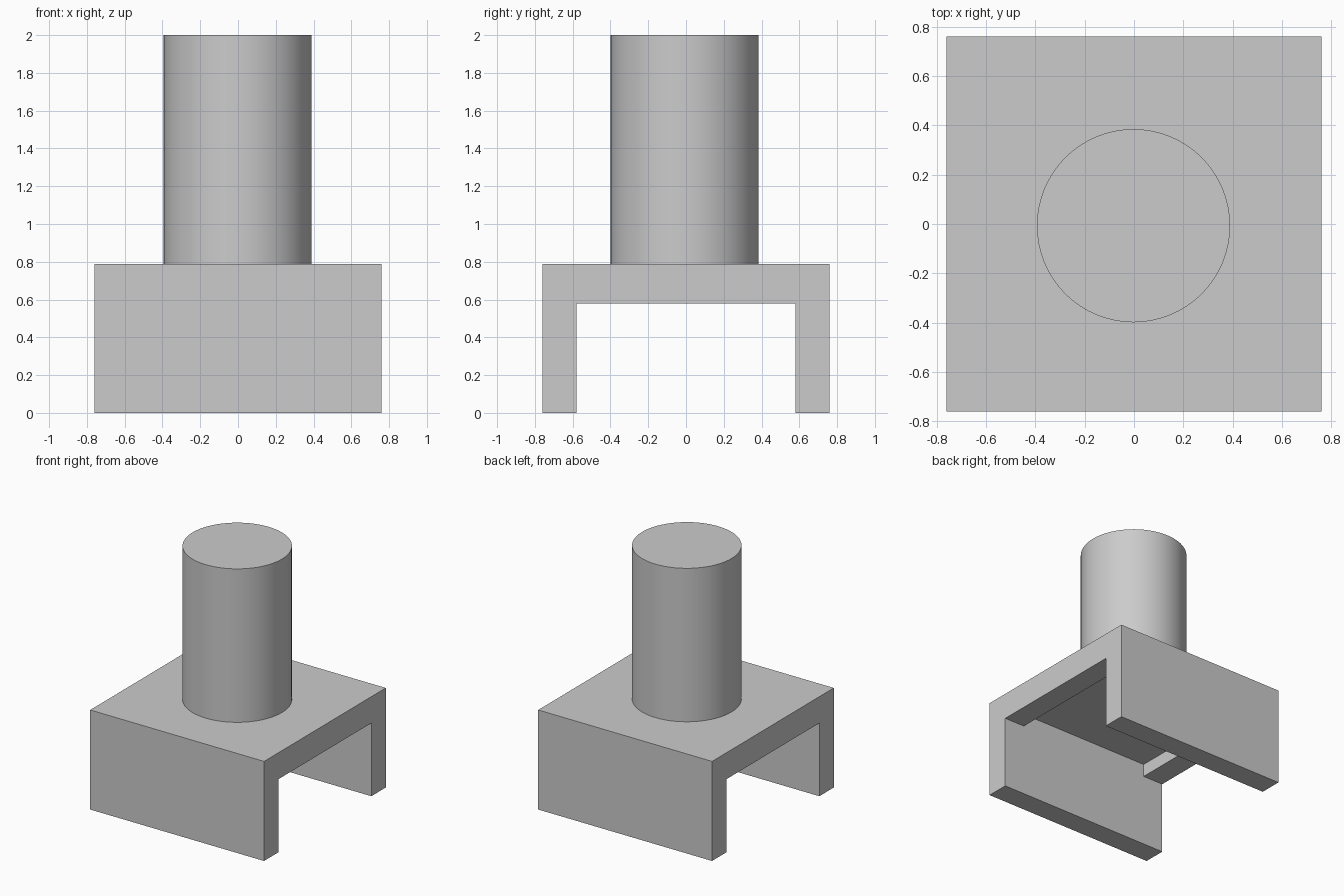
import bpy
import bmesh
import math
from mathutils import Matrix, Vector

cube = bpy.data.objects.get("Cube")
if cube:
    bpy.data.objects.remove(cube, do_unlink=True)

GREY = (0.6, 0.6, 0.6, 1.0)
grey = bpy.data.materials.new("plain grey")
grey.use_nodes = True
grey.diffuse_color = GREY
grey.node_tree.nodes["Principled BSDF"].inputs["Base Color"].default_value = GREY

HALF = 0.76       # half width of the base
INNER = 0.58      # half width inside the walls
BASE_TOP = 0.787
ARCH = 0.578      # height of the side openings
CEILING = 0.68    # underside of the top plate


def make_object(name, bm):
    bmesh.ops.recalc_face_normals(bm, faces=bm.faces)
    mesh = bpy.data.meshes.new(name)
    bm.to_mesh(mesh)
    bm.free()
    mesh.materials.append(grey)
    obj = bpy.data.objects.new(name, mesh)
    bpy.context.collection.objects.link(obj)
    return obj


def make_box(name, half_x, half_y, low, high):
    bm = bmesh.new()
    bmesh.ops.create_cube(bm, size=2)
    bmesh.ops.scale(bm, vec=(half_x, half_y, (high - low) / 2), verts=bm.verts)
    bmesh.ops.translate(bm, vec=(0, 0, (high + low) / 2), verts=bm.verts)
    return make_object(name, bm)


# Hollow base: a block with a passage through it and a deeper pocket in its ceiling
base = make_box("base", HALF, HALF, 0, BASE_TOP)
passage = make_box("passage_cutter", 1, INNER, -0.1, ARCH)
pocket = make_box("pocket_cutter", INNER, INNER, -0.2, CEILING)
for cutter in (passage, pocket):
    cut = base.modifiers.new(cutter.name, 'BOOLEAN')
    cut.operation = 'DIFFERENCE'
    cut.solver = 'EXACT'
    cut.object = cutter

# Bake the cuts so the helpers can go
bpy.context.view_layer.update()
evaluated = base.evaluated_get(bpy.context.evaluated_depsgraph_get())
base.data = bpy.data.meshes.new_from_object(evaluated)
base.modifiers.clear()
for cutter in (passage, pocket):
    bpy.data.objects.remove(cutter, do_unlink=True)

# Round post standing on the base
bm = bmesh.new()
height = 2 - BASE_TOP
bmesh.ops.create_cone(
    bm, cap_ends=True, segments=64, radius1=0.392, radius2=0.392, depth=height,
    matrix=Matrix.Translation(Vector((-0.002, -0.007, BASE_TOP + height / 2))))
post = make_object("post", bm)

bpy.ops.object.select_all(action='DESELECT')
post.select_set(True)
bpy.context.view_layer.objects.active = post
bpy.ops.object.shade_smooth_by_angle(angle=math.radians(30))
